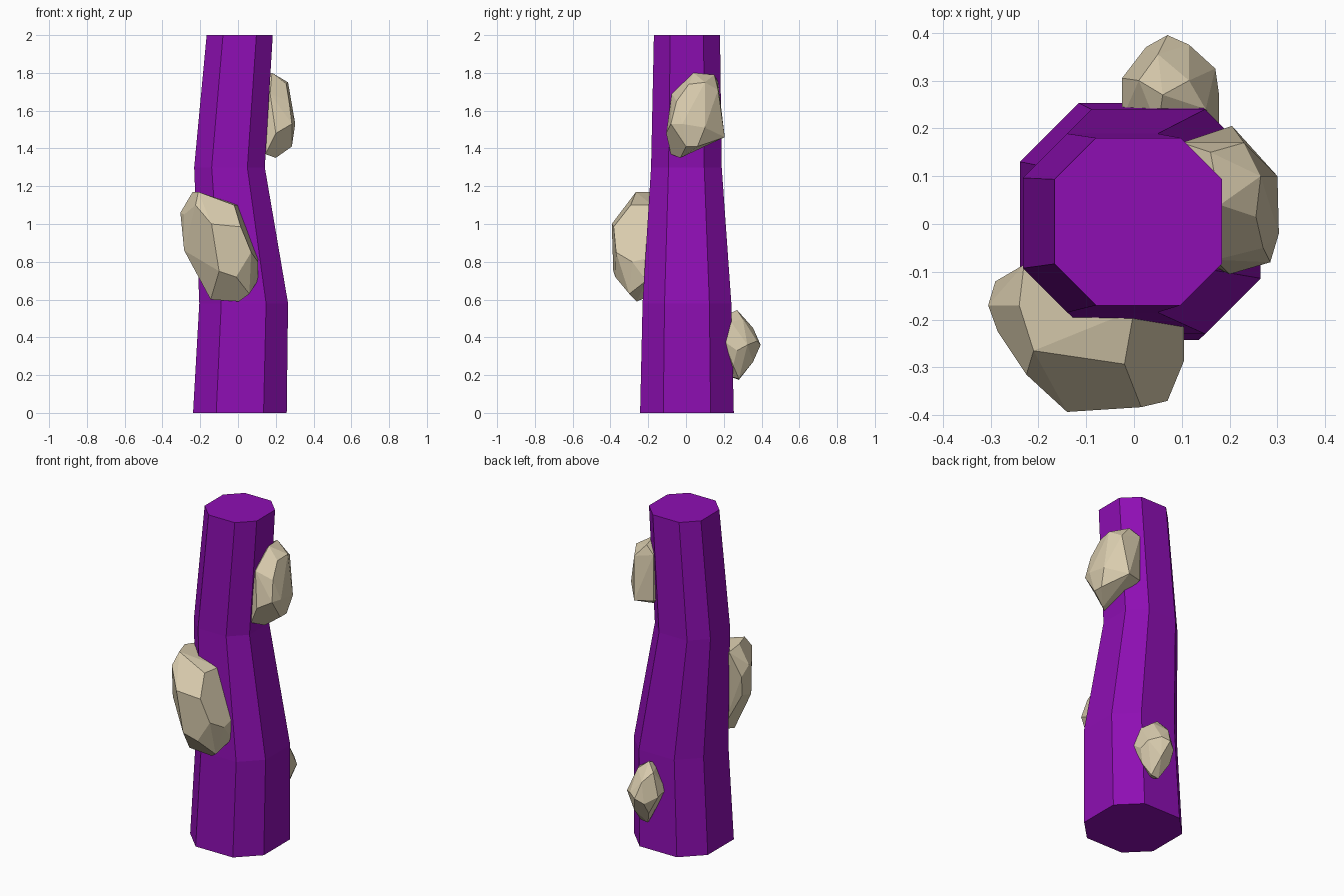
import bpy, bmesh, math


def material(name, rgb):
    m = bpy.data.materials.new(name)
    m.diffuse_color = (*rgb, 1)
    return m


purple = material("purple", (0.27, 0.0045, 0.45))
stone = material("beige stone", (0.69, 0.60, 0.42))


def finish(name, bm, mat):
    bmesh.ops.recalc_face_normals(bm, faces=bm.faces)
    me = bpy.data.meshes.new(name)
    bm.to_mesh(me)
    bm.free()
    me.materials.append(mat)
    ob = bpy.data.objects.new(name, me)
    bpy.context.collection.objects.link(ob)
    return ob


# Bent octagonal trunk: (z, centre x, centre y, half width)
bm = bmesh.new()
rings = []
for z, cx, cy, h in [(0, .01, .005, .248), (.58, .03, .005, .235),
                     (1.3, -.045, .002, .187), (2, .009, .005, .175)]:
    k = h * .505
    oct_pts = [(h, -k), (h, k), (k, h), (-k, h), (-h, k), (-h, -k), (-k, -h), (k, -h)]
    rings.append([bm.verts.new((cx + x, cy + y, z)) for x, y in oct_pts])
for a, b in zip(rings, rings[1:]):
    for i in range(8):
        j = (i + 1) % 8
        bm.faces.new((a[i], a[j], b[j], b[i]))
bm.faces.new(rings[0][::-1])
bm.faces.new(rings[-1])
finish("trunk", bm, purple)


# Faceted growths: convex hulls with nearly flat facets merged
def growth(name, pts):
    bm = bmesh.new()
    for p in pts:
        bm.verts.new(p)
    res = bmesh.ops.convex_hull(bm, input=bm.verts)
    bmesh.ops.delete(bm, geom=list({v for v in bm.verts if not v.link_faces}), context='VERTS')
    bmesh.ops.dissolve_limit(bm, angle_limit=math.radians(8), verts=bm.verts, edges=bm.edges)
    finish(name, bm, stone)


growth("right_growth", [
    (.265, .10, 1.75), (.255, .015, 1.74), (.18, .04, 1.80), (.16, .15, 1.79),
    (.23, .17, 1.71), (.205, .205, 1.46), (.30, .10, 1.51), (.303, -.02, 1.53),
    (.27, -.05, 1.65), (.17, -.075, 1.69), (.20, -.105, 1.48), (.285, -.08, 1.53),
    (.20, -.03, 1.35), (.285, .06, 1.41), (.285, 0, 1.41), (.145, -.08, 1.37),
    (.10, .17, 1.75), (.10, .17, 1.47), (.10, -.05, 1.65), (.10, -.05, 1.42)])

growth("front_growth", [
    (-.21, -.265, 1.17), (-.24, -.17, 1.17), (-.02, -.293, 1.10), (0, -.18, 1.10),
    (-.14, -.393, 1.0), (.015, -.383, .985), (-.225, -.315, 1.10), (.07, -.37, .85),
    (-.01, -.375, .72), (-.10, -.385, .75), (.005, -.26, .59), (-.145, -.26, .60),
    (.06, -.30, .63), (.105, -.285, .80), (.105, -.21, .70), (.105, -.20, .82),
    (-.19, -.25, .67), (-.285, -.22, .86), (-.285, -.225, 1.05), (-.305, -.17, 1.06),
    (-.23, -.085, 1.15), (-.29, -.12, 1.0), (-.28, -.14, .88), (-.16, -.12, .65)])

growth("back_growth", [
    (.07, .395, .36), (.025, .37, .33), (.115, .375, .38), (-.025, .305, .36),
    (-.025, .22, .38), (.17, .325, .36), (.178, .27, .33), (.178, .20, .38),
    (.06, .27, .545), (.115, .30, .50), (.01, .30, .50), (.05, .355, .45),
    (.06, .28, .175), (.11, .28, .18), (.10, .355, .27), (.02, .33, .26),
    (.07, .21, .20), (.05, .20, .51), (.15, .25, .25), (.15, .24, .48)])
